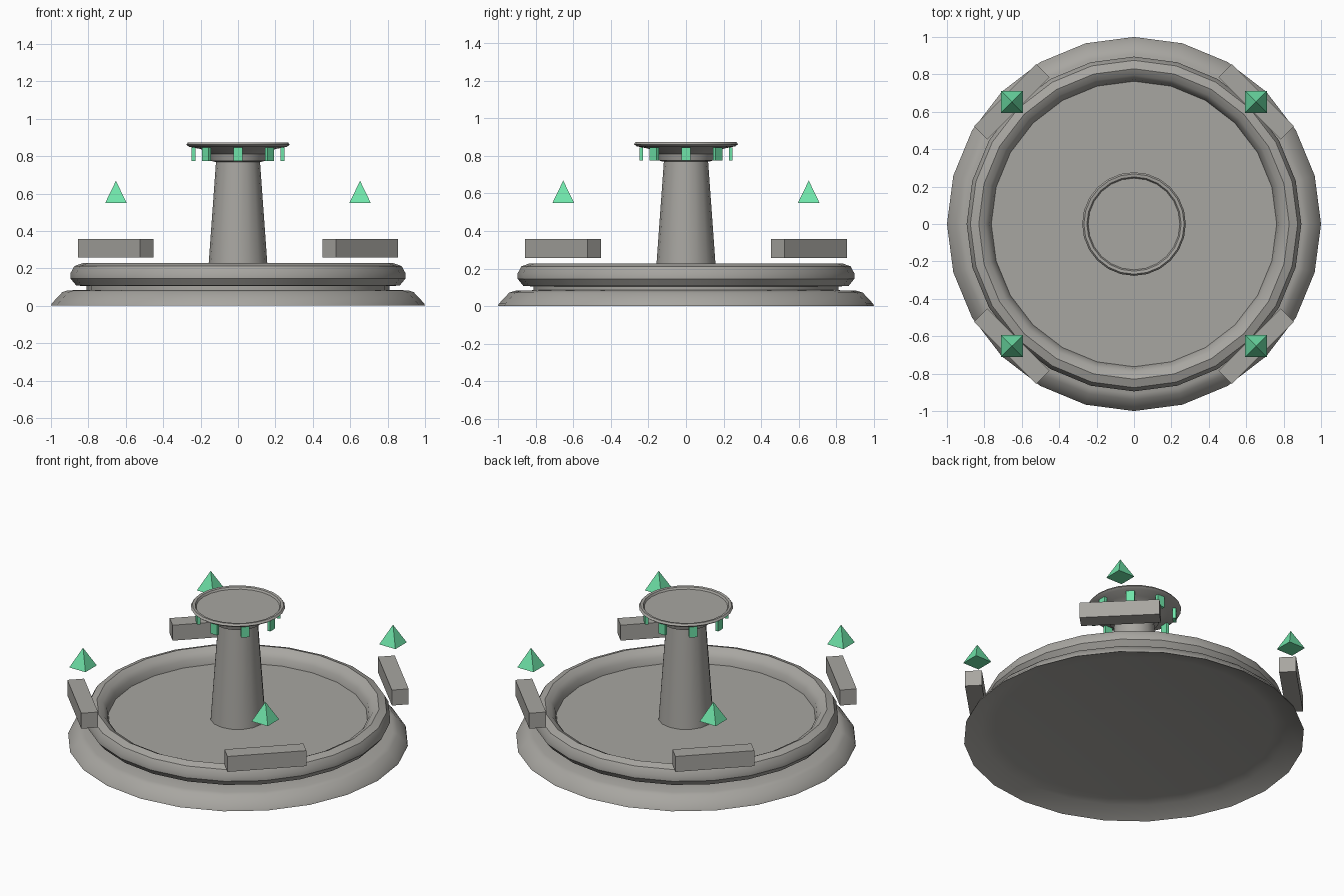
import bpy, bmesh, math
from mathutils import Matrix

if "Cube" in bpy.data.objects:
    bpy.data.objects.remove(bpy.data.objects["Cube"])


def material(name, rgb):
    m = bpy.data.materials.new(name)
    m.diffuse_color = (*rgb, 1)
    m.use_nodes = True
    m.node_tree.nodes["Principled BSDF"].inputs["Base Color"].default_value = m.diffuse_color
    return m


STONE = material("grey stone", (0.39, 0.38, 0.355))
GREEN = material("green crystal", (0.16, 0.78, 0.40))


def finish(name, bm, mat, smooth=None):
    bmesh.ops.recalc_face_normals(bm, faces=bm.faces)
    me = bpy.data.meshes.new(name)
    bm.to_mesh(me)
    bm.free()
    me.materials.append(mat)
    ob = bpy.data.objects.new(name, me)
    bpy.context.collection.objects.link(ob)
    if smooth:
        bpy.ops.object.select_all(action='DESELECT')
        ob.select_set(True)
        bpy.context.view_layer.objects.active = ob
        bpy.ops.object.shade_smooth_by_angle(angle=math.radians(smooth))
    return ob


def lathe(name, profile, sides, mat, smooth=35):
    """Closed solid of revolution; the first and last rings are capped."""
    bm = bmesh.new()
    rings = []
    for r, z in profile:
        rings.append([bm.verts.new((r * math.cos(2 * math.pi * i / sides),
                                    r * math.sin(2 * math.pi * i / sides), z))
                      for i in range(sides)])
    for a, b in zip(rings, rings[1:]):
        for i in range(sides):
            j = (i + 1) % sides
            bm.faces.new((a[i], a[j], b[j], b[i]))
    bm.faces.new(rings[0])
    bm.faces.new(rings[-1])
    return finish(name, bm, mat, smooth)


def radial_box(name, size, radius, z, angle, mat):
    """Box with size (radial, tangential, height) placed around the axis."""
    bm = bmesh.new()
    bmesh.ops.create_cube(bm, size=1)
    bmesh.ops.scale(bm, vec=size, verts=bm.verts)
    bmesh.ops.translate(bm, vec=(radius, 0, z), verts=bm.verts)
    bmesh.ops.transform(bm, matrix=Matrix.Rotation(angle, 4, 'Z'), verts=bm.verts)
    return finish(name, bm, mat)


# Flared foot with a hollow underside, neck, and basin with a rolled rim
lathe("basin", [(0.82, 0.066), (0.90, 0.052), (1.0, 0.0), (0.995, 0.013),
                (0.94, 0.072), (0.91, 0.082),
                (0.81, 0.085), (0.81, 0.105), (0.865, 0.108), (0.895, 0.145),
                (0.895, 0.175), (0.875, 0.212), (0.83, 0.228), (0.795, 0.21),
                (0.772, 0.18), (0.763, 0.14)], 24, STONE)

# Tapered column
lathe("column", [(0.163, 0.139), (0.117, 0.78)], 16, STONE)

# Shallow bowl on top of the column
lathe("top_bowl", [(0.12, 0.768), (0.145, 0.775), (0.155, 0.81), (0.20, 0.838),
                   (0.262, 0.85), (0.277, 0.861), (0.268, 0.873),
                   (0.252, 0.871), (0.245, 0.859)], 24, STONE)

# Green drops hanging under the bowl edge
for i in range(8):
    radial_box(f"drop_{i + 1}", (0.02, 0.05, 0.07), 0.238, 0.81,
               i * math.pi / 4, GREEN)

# Four floating stone blocks, each with a green pyramid above it
for i in range(4):
    ang = math.pi / 4 + i * math.pi / 2
    radial_box(f"floating_block_{i + 1}", (0.10, 0.47, 0.10), 0.925, 0.307, ang, STONE)
    bm = bmesh.new()
    bmesh.ops.create_cone(bm, cap_ends=True, segments=4, radius1=0.058 * math.sqrt(2),
                          radius2=0, depth=0.12)
    # turn the base edges parallel to the axes
    turn = math.pi / 4 - math.atan2(bm.verts[:][0].co.y, bm.verts[:][0].co.x)
    bmesh.ops.rotate(bm, verts=bm.verts, cent=(0, 0, 0),
                     matrix=Matrix.Rotation(turn, 3, 'Z'))
    bmesh.ops.remove_doubles(bm, verts=bm.verts, dist=1e-4)
    bmesh.ops.translate(bm, verts=bm.verts,
                        vec=(0.923 * math.cos(ang), 0.923 * math.sin(ang), 0.608))
    finish(f"pyramid_{i + 1}", bm, GREEN)
